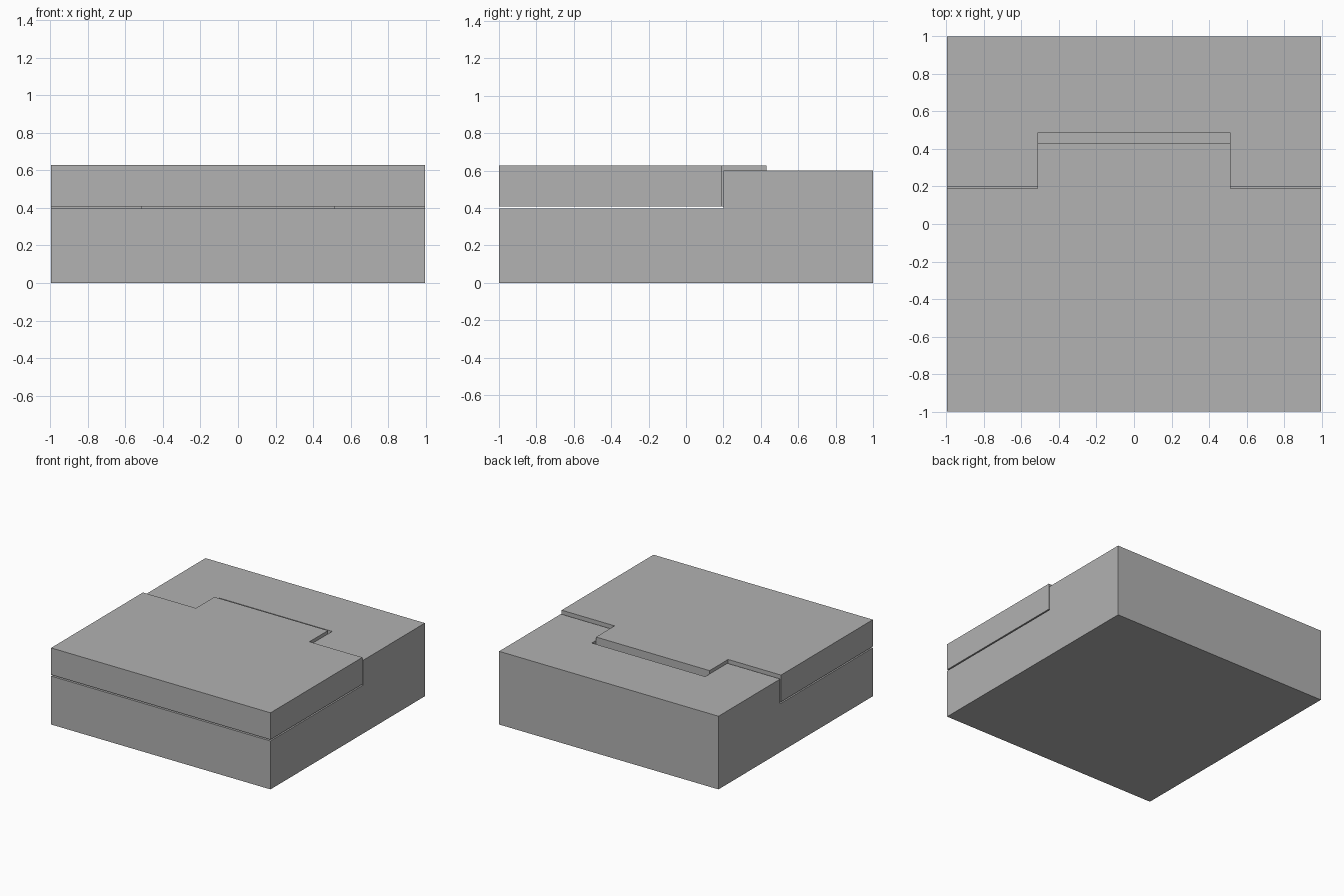
import bpy
import bmesh

if "Cube" in bpy.data.objects:
    bpy.data.objects.remove(bpy.data.objects["Cube"])

HALF_X, HALF_Y = 0.995, 1.0
TAB_X = 0.515

grey = bpy.data.materials.new("plain grey")
grey.use_nodes = True
colour = (0.445, 0.445, 0.445, 1)
grey.diffuse_color = colour
grey.node_tree.nodes["Principled BSDF"].inputs["Base Color"].default_value = colour


def prism(name, half_outline, bottom, top):
    """Extrude an outline, mirrored across x = 0, between two heights."""
    outline = half_outline + [(-x, y) for x, y in reversed(half_outline)]
    bm = bmesh.new()
    face = bm.faces.new([bm.verts.new((x, y, bottom)) for x, y in outline])
    sides = bmesh.ops.extrude_face_region(bm, geom=[face])["geom"]
    moved = [v for v in sides if isinstance(v, bmesh.types.BMVert)]
    bmesh.ops.translate(bm, verts=moved, vec=(0, 0, top - bottom))
    bmesh.ops.recalc_face_normals(bm, faces=bm.faces)
    mesh = bpy.data.meshes.new(name)
    bm.to_mesh(mesh)
    bm.free()
    mesh.materials.append(grey)
    obj = bpy.data.objects.new(name, mesh)
    bpy.context.collection.objects.link(obj)
    return obj


def tabbed_outline(half_width, front, shoulder, tab_end):
    """Right half of a plate with a central tab at its back."""
    return [(half_width, front), (half_width, shoulder),
            (TAB_X, shoulder), (TAB_X, tab_end)]


# Base block with a stepped front and a notch in its raised back
base = prism("base_block", [(HALF_X, -HALF_Y), (HALF_X, HALF_Y)], 0, 0.6)
cutter = prism("recess_cutter", tabbed_outline(1.2, -1.2, 0.2, 0.485), 0.397, 0.8)
cutter.hide_render = True
recess = base.modifiers.new("recess", "BOOLEAN")
recess.operation = "DIFFERENCE"
recess.solver = "EXACT"
recess.object = cutter
bpy.context.view_layer.objects.active = base
bpy.ops.object.modifier_apply(modifier=recess.name)
bpy.data.objects.remove(cutter)

# Loose lid with its tab sitting in the notch
prism("lid_plate", tabbed_outline(HALF_X, -HALF_Y, 0.19, 0.43), 0.408, 0.628)
